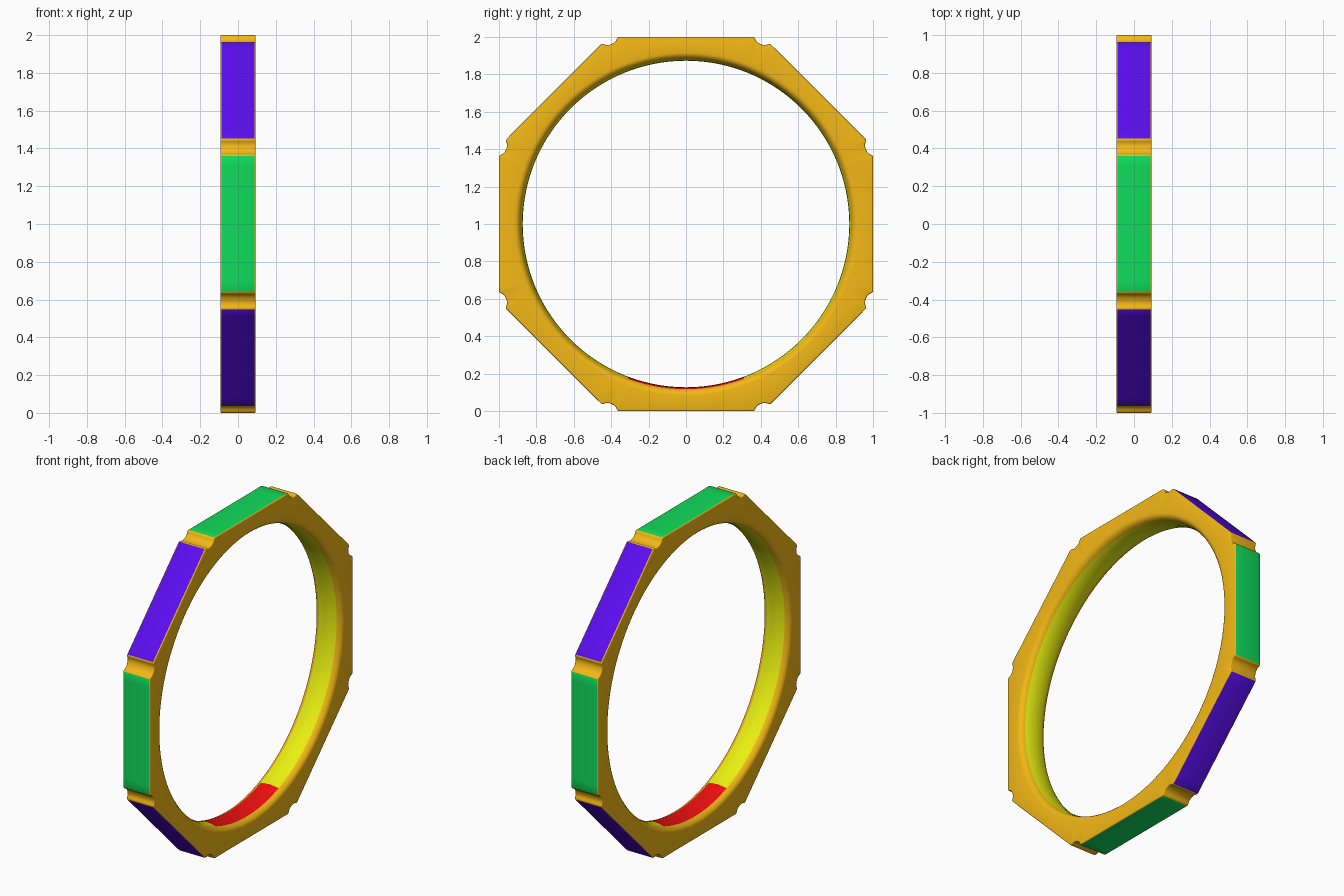
import bpy, bmesh, math

if "Cube" in bpy.data.objects:
    bpy.data.objects.remove(bpy.data.objects["Cube"])

W = 0.093          # half width of the band
E = 0.006          # rounding of the outer rims


def material(name, rgb):
    m = bpy.data.materials.new(name)
    m.diffuse_color = (*rgb, 1)
    m.use_nodes = True
    m.node_tree.nodes["Principled BSDF"].inputs["Base Color"].default_value = m.diffuse_color
    return m


mats = [material("gold", (0.90, 0.48, 0.008)),
        material("green_panel", (0.005, 0.72, 0.107)),
        material("violet_panel", (0.102, 0.004, 0.85)),
        material("yellow_lining", (0.81, 0.87, 0.005)),
        material("red_inset", (0.86, 0.005, 0.005))]
GOLD, GREEN, VIOLET, YELLOW, RED = range(5)

# Octagonal outline in polar form: a flat panel, then a rounded corner notch, eight times
half = [(0.05, 1.0616), (0.045, 1.061), (0.039, 1.058), (0.034, 1.053),
        (0.026, 1.0465), (0.014, 1.0425)]
notch = [(-t, n) for t, n in half] + [(0, 1.041)] + half[::-1]
corner = math.pi / 8
end = corner - math.atan2(0.05, 1.0616)
SEG = 14
outline = []       # (angle, radius, colour of the outer face that follows)
for k in range(8):
    base = k * math.pi / 4
    for i in range(SEG):
        a = -end + 2 * end * i / SEG
        outline.append((base + a, 1 / math.cos(a), VIOLET if k % 2 else GREEN))
    for t, n in notch[:-1]:
        outline.append((base + corner + math.atan2(t, n), math.hypot(t, n), GOLD))

# Cross-section: outer rim rounding, flat side, rounded shoulder, domed bore
rim = [(W - E + E * math.sin(a), E * (1 - math.cos(a)))
       for a in (0, math.pi / 6, math.pi / 3, math.pi / 2)]
bore = [(W, 0.918), (0.0915, 0.908), (0.086, 0.898), (0.076, 0.889),
        (0.062, 0.883), (0.032, 0.876), (0, 0.873)]
right = [(x, d, True) for x, d in rim] + [(x, r, False) for x, r in bore]
section = right + [(-x, v, o) for x, v, o in right[-2::-1]]

# Ring band
bm = bmesh.new()
loops = []
for x, v, outer in section:
    loop = []
    for a, r, _ in outline:
        rad = r * (1 - v) if outer else v
        loop.append(bm.verts.new((x, rad * math.sin(a), 1 - rad * math.cos(a))))
    loops.append(loop)

count, rows = len(outline), len(section)
for j in range(rows):
    A, B = loops[j], loops[(j + 1) % rows]
    lining = not section[j][2] and max(abs(section[j][0]), abs(section[(j + 1) % rows][0])) < 0.063
    for i in range(count):
        n = (i + 1) % count
        f = bm.faces.new((A[i], A[n], B[n], B[i]))
        if j == rows - 1:                       # outer panels and notches
            f.material_index = outline[i][2]
        elif lining:                            # bore with a red inset at the bottom
            mid = f.calc_center_median()
            ang = abs(math.atan2(mid.y, 1 - mid.z))
            f.material_index = RED if ang < math.radians(20.7) else YELLOW
bmesh.ops.recalc_face_normals(bm, faces=bm.faces)

mesh = bpy.data.meshes.new("ring_band")
bm.to_mesh(mesh)
bm.free()
for m in mats:
    mesh.materials.append(m)
ring = bpy.data.objects.new("ring_band", mesh)
bpy.context.collection.objects.link(ring)
bpy.context.view_layer.objects.active = ring
ring.select_set(True)
bpy.ops.object.shade_smooth_by_angle(angle=math.radians(35))
